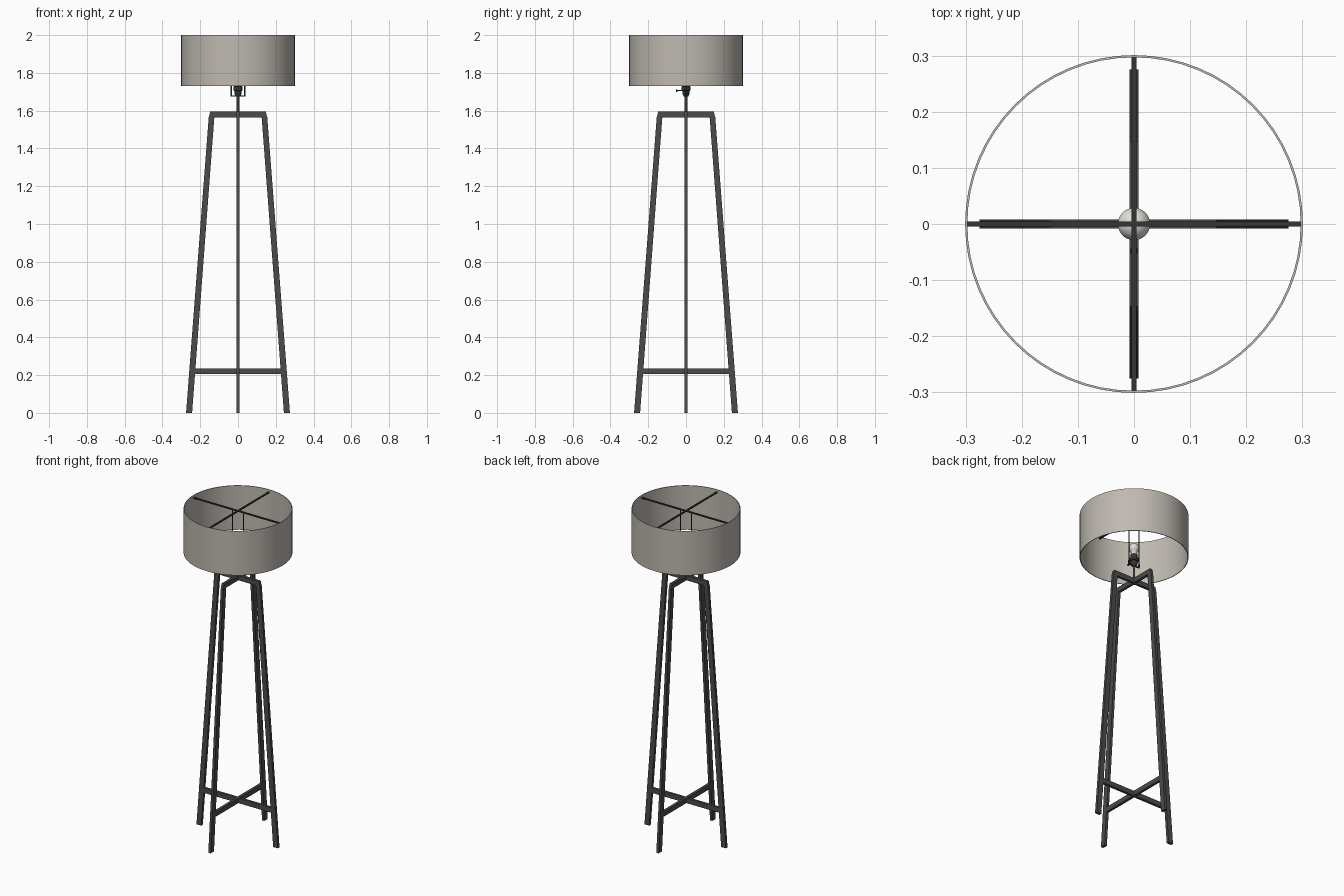
import bpy, bmesh, math
from mathutils import Matrix, Vector

if "Cube" in bpy.data.objects:
    bpy.data.objects.remove(bpy.data.objects["Cube"])


def material(name, rgb):
    m = bpy.data.materials.new(name)
    m.diffuse_color = (*rgb, 1)
    m.use_nodes = True
    m.node_tree.nodes["Principled BSDF"].inputs["Base Color"].default_value = m.diffuse_color
    return m


IRON = material("dark iron", (0.07, 0.07, 0.07))
BLACK = material("black metal", (0.035, 0.035, 0.035))
LINEN = material("grey linen", (0.52, 0.49, 0.44))
GLASS = material("bulb glass", (0.75, 0.73, 0.68))


def finish(name, bm, mat, smooth=False):
    bmesh.ops.recalc_face_normals(bm, faces=bm.faces)
    me = bpy.data.meshes.new(name)
    bm.to_mesh(me)
    bm.free()
    me.materials.append(mat)
    ob = bpy.data.objects.new(name, me)
    bpy.context.collection.objects.link(ob)
    if smooth:
        bpy.ops.object.select_all(action='DESELECT')
        ob.select_set(True)
        bpy.context.view_layer.objects.active = ob
        bpy.ops.object.shade_smooth_by_angle(angle=math.radians(35))
    return ob


def prism(name, outline, width, mat, angle=0):
    """Extrude an (x, z) outline along y, then turn it about z."""
    bm = bmesh.new()
    face = bm.faces.new([bm.verts.new((x, -width / 2, z)) for x, z in outline])
    out = bmesh.ops.extrude_face_region(bm, geom=[face])
    verts = [v for v in out["geom"] if isinstance(v, bmesh.types.BMVert)]
    bmesh.ops.translate(bm, vec=(0, width, 0), verts=verts)
    bm.transform(Matrix.Rotation(angle, 4, 'Z'))
    return finish(name, bm, mat)


def bar(name, half, z0, z1, width, mat, angle=0):
    return prism(name, [(-half, z0), (half, z0), (half, z1), (-half, z1)], width, mat, angle)


def lathe(name, profile, mat, steps=32, closed=False):
    """Spin an (r, z) profile about z."""
    bm = bmesh.new()
    vs = [bm.verts.new((r, 0, z)) for r, z in profile]
    pairs = list(zip(vs, vs[1:])) + ([(vs[-1], vs[0])] if closed else [])
    es = [bm.edges.new(p) for p in pairs]
    bmesh.ops.spin(bm, geom=vs + es, cent=(0, 0, 0), axis=(0, 0, 1),
                   angle=math.tau, steps=steps, use_duplicate=False)
    bmesh.ops.remove_doubles(bm, verts=bm.verts, dist=1e-5)
    return finish(name, bm, mat, True)


def rod(name, a, b, r, mat, sides=12):
    a, b = Vector(a), Vector(b)
    bm = bmesh.new()
    bmesh.ops.create_cone(bm, cap_ends=True, segments=sides, radius1=r, radius2=r,
                          depth=(b - a).length)
    rot = (b - a).to_track_quat('Z', 'Y').to_matrix().to_4x4()
    bm.transform(Matrix.Translation((a + b) / 2) @ rot)
    return finish(name, bm, mat, True)


# Four splayed legs
for i in range(4):
    prism(f"leg_{i + 1}", [(0.243, 0), (0.275, 0), (0.155, 1.565), (0.147, 1.595),
                           (0.123, 1.595)], 0.016, IRON, i * math.pi / 2)

# Crossed bars joining the legs, and crossed spokes holding the shade
for i in range(2):
    a = i * math.pi / 2
    bar(f"top_crossbar_{i + 1}", 0.14, 1.565, 1.595, 0.016, IRON, a)
    bar(f"lower_crossbar_{i + 1}", 0.24, 0.205, 0.235, 0.016, IRON, a)
    bar(f"shade_spoke_{i + 1}", 0.299, 1.980, 1.987, 0.009, BLACK, a)

# Drum shade
lathe("drum_shade", [(0.297, 1.73), (0.301, 1.73), (0.301, 2.0), (0.297, 2.0)],
      LINEN, 64, True)

# Stem, socket and switch
rod("stem", (0, 0, 1.58), (0, 0, 1.69), 0.007, IRON)
lathe("socket", [(0, 1.675), (0.012, 1.675), (0.019, 1.69), (0.019, 1.705), (0.025, 1.707),
                 (0.025, 1.728), (0.019, 1.73), (0.019, 1.748), (0, 1.748)], BLACK)
rod("switch_stem", (0, -0.015, 1.706), (0, -0.046, 1.706), 0.003, BLACK)
rod("switch_knob", (0, -0.044, 1.706), (0, -0.052, 1.706), 0.006, BLACK)

# Harp: base strip with two uprights reaching the spokes
bar("harp_base", 0.037, 1.676, 1.680, 0.008, BLACK)
for side, s in (("left", -1), ("right", 1)):
    rod(f"harp_rod_{side}", (s * 0.036, 0, 1.676), (s * 0.036, 0, 1.983), 0.003, BLACK)
    rod(f"harp_sleeve_{side}", (s * 0.036, 0, 1.682), (s * 0.036, 0, 1.70), 0.005, BLACK)

# Bulb with a round head and narrow neck
arc = [(0.029 * math.cos(t), 1.79 + 0.029 * math.sin(t))
       for t in [math.radians(-50 + 14 * k) for k in range(11)]]
lathe("bulb", [(0.013, 1.745), (0.014, 1.757)] + arc[:-1] + [(0, 1.819)], GLASS)
